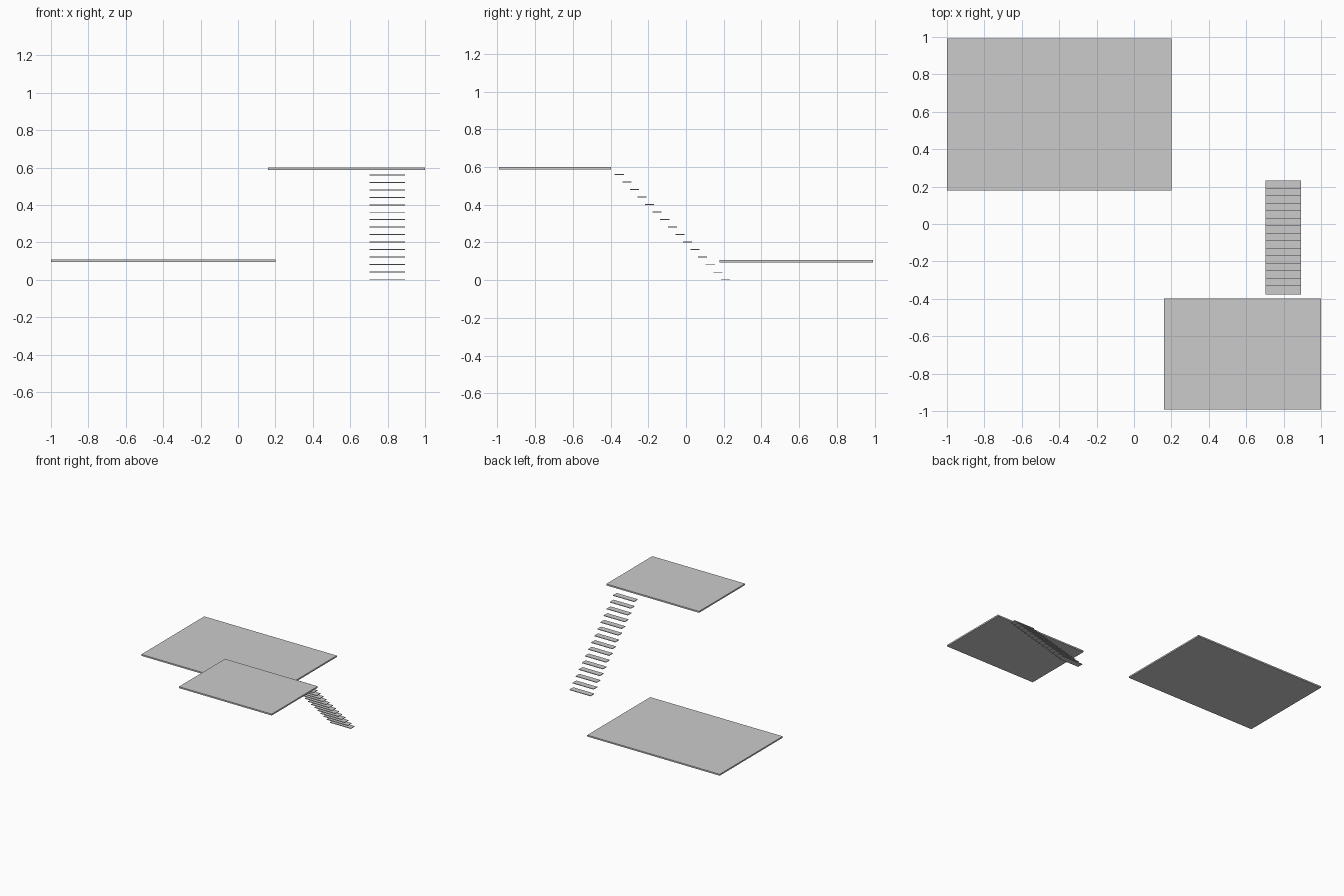
import bpy

if "Cube" in bpy.data.objects:
    bpy.data.objects.remove(bpy.data.objects["Cube"])


def box(name, x, y, z):
    """Box from (min, max) ranges on each axis."""
    bpy.ops.mesh.primitive_cube_add(size=1)
    ob = bpy.context.object
    ob.name = name
    ob.location = [(a + b) / 2 for a, b in (x, y, z)]
    ob.scale = [b - a for a, b in (x, y, z)]
    bpy.ops.object.transform_apply(location=False, rotation=False, scale=True)
    return ob


# Two floor platforms
box("lower_platform", (-1.0, 0.2), (0.178, 0.992), (0.095, 0.107))
box("upper_platform", (0.16, 1.0), (-0.992, -0.397), (0.588, 0.600))

# Floating stair treads, rising towards the upper platform
STEPS, RUN, RISE = 15, 0.0402, 0.0398
for i in range(STEPS):
    y, z = 0.233 - i * RUN, i * RISE
    box(f"stair_tread_{i + 1}", (0.702, 0.893), (y - 0.048, y), (z, z + 0.005))
